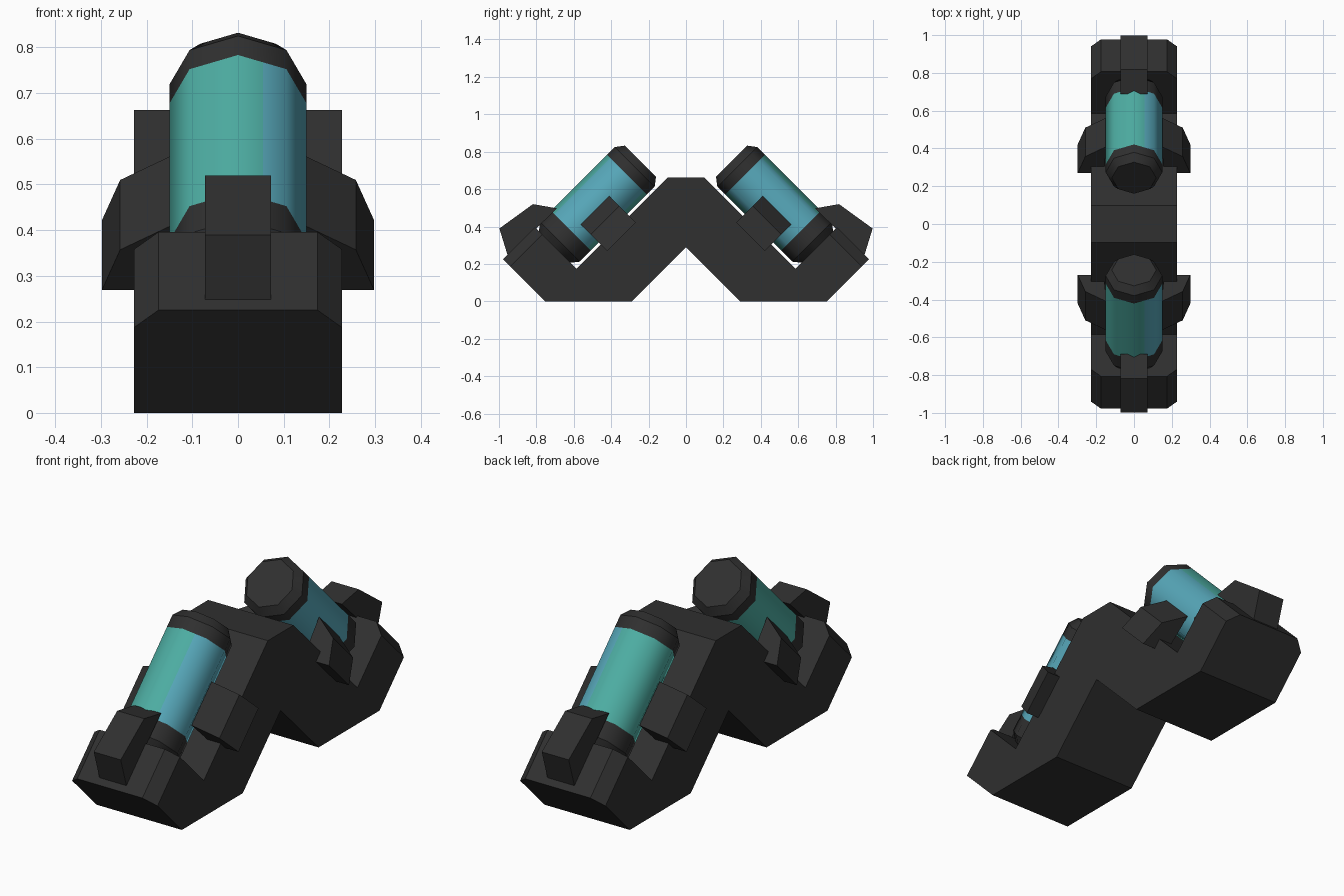
import bpy, bmesh, math

if "Cube" in bpy.data.objects:
    bpy.data.objects.remove(bpy.data.objects["Cube"])

R2 = math.sqrt(2)


def material(name, color):
    m = bpy.data.materials.new(name)
    m.diffuse_color = (*color, 1)
    m.use_nodes = True
    m.node_tree.nodes["Principled BSDF"].inputs["Base Color"].default_value = m.diffuse_color
    return m


DARK = material("dark_grey", (0.029, 0.029, 0.029))
TEAL = material("teal", (0.075, 0.42, 0.365))
BLUE = material("sky_blue", (0.095, 0.39, 0.49))


def finish(bm, name, mats):
    bmesh.ops.recalc_face_normals(bm, faces=bm.faces[:])
    me = bpy.data.meshes.new(name)
    bm.to_mesh(me)
    bm.free()
    for m in mats:
        me.materials.append(m)
    ob = bpy.data.objects.new(name, me)
    bpy.context.collection.objects.link(ob)
    return ob


def arm(x, u, v, s):
    """Arm space: u runs up the 45 degree arm, v points away from it; s picks front or back."""
    return (x, s * (u - v) / R2, (u + v) / R2)


def prism(bm, ring_a, ring_b):
    a = [bm.verts.new(p) for p in ring_a]
    b = [bm.verts.new(p) for p in ring_b]
    n = len(a)
    bm.faces.new(a)
    bm.faces.new(b[::-1])
    for i in range(n):
        bm.faces.new((a[i], a[(i + 1) % n], b[(i + 1) % n], b[i]))


# Base: W-shaped profile, with chamfered corners on the raised end walls
half = [(-0.098, 0.663), (-0.586, 0.175), (-0.807, 0.396),
        (-0.978, 0.225), (-0.754, 0), (-0.289, 0)]
prof = half + [(0, 0.289)] + [(-y, z) for y, z in reversed(half)]
bm = bmesh.new()
prism(bm, [(-0.228, y, z) for y, z in prof], [(0.228, y, z) for y, z in prof])
ends = []
for e in bm.edges:
    p, q = e.verts[0].co, e.verts[1].co
    if abs(p.x - q.x) < 1e-4 and min(abs(p.y), abs(q.y)) > 0.8 and min(p.z, q.z) > 0.2:
        ends.append(e)
bmesh.ops.bevel(bm, geom=ends, offset=0.054, offset_type='OFFSET',
                segments=1, affect='EDGES', profile=0.5)
finish(bm, "base", [DARK])

for side, s in (("front", 1), ("back", -1)):
    # Canister: octagonal tube with chamfered dark caps and a two-colour middle
    rings = [(-0.292, 0.118), (-0.252, 0.15), (-0.168, 0.15),
             (0.256, 0.15), (0.315, 0.15), (0.357, 0.118)]
    bm = bmesh.new()
    loops = []
    for u, r in rings:
        loops.append([bm.verts.new(arm(r * math.cos(i * math.pi / 4), u,
                                       0.702 + r * math.sin(i * math.pi / 4), s))
                      for i in range(8)])
    for k in range(len(loops) - 1):
        for i in range(8):
            j = (i + 1) % 8
            f = bm.faces.new((loops[k][i], loops[k][j], loops[k + 1][j], loops[k + 1][i]))
            f.smooth = True
            f.material_index = 1 if k == 2 else 0
    for lp in (loops[0], loops[-1]):
        bm.faces.new(lp)
    for lp in (loops[0], loops[1], loops[-2], loops[-1]):
        for i in range(8):
            bm.edges.get((lp[i], lp[(i + 1) % 8])).smooth = False
    # split the middle band lengthwise: blue on the right, teal elsewhere
    mid = [f for f in bm.faces if f.material_index == 1]
    geom = mid + list({e for f in mid for e in f.edges}) + list({v for f in mid for v in f.verts})
    bmesh.ops.bisect_plane(bm, geom=geom, plane_co=(0.055, 0, 0), plane_no=(1, 0, 0))
    for f in bm.faces:
        if f.material_index == 1 and f.calc_center_median().x > 0.055:
            f.material_index = 2
    finish(bm, side + "_canister", [DARK, TEAL, BLUE])

    # End clamp sitting on the end wall and reaching over the canister
    shape = [(-0.502, 0.845), (-0.43, 0.981), (-0.211, 0.946), (-0.136, 0.839)]
    bm = bmesh.new()
    prism(bm, [arm(-0.072, u, v, s) for u, v in shape],
          [arm(0.072, u, v, s) for u, v in shape])
    finish(bm, side + "_end_clamp", [DARK])

    # Side clamps gripping the canister from left and right
    shape = [(0.146, 0.688), (0.258, 0.613), (0.298, 0.488), (0.16, 0.488)]
    for label, d in (("left", -1), ("right", 1)):
        bm = bmesh.new()
        prism(bm, [arm(d * x, -0.108, v, s) for x, v in shape],
              [arm(d * x, 0.108, v, s) for x, v in shape])
        finish(bm, side + "_" + label + "_side_clamp", [DARK])
